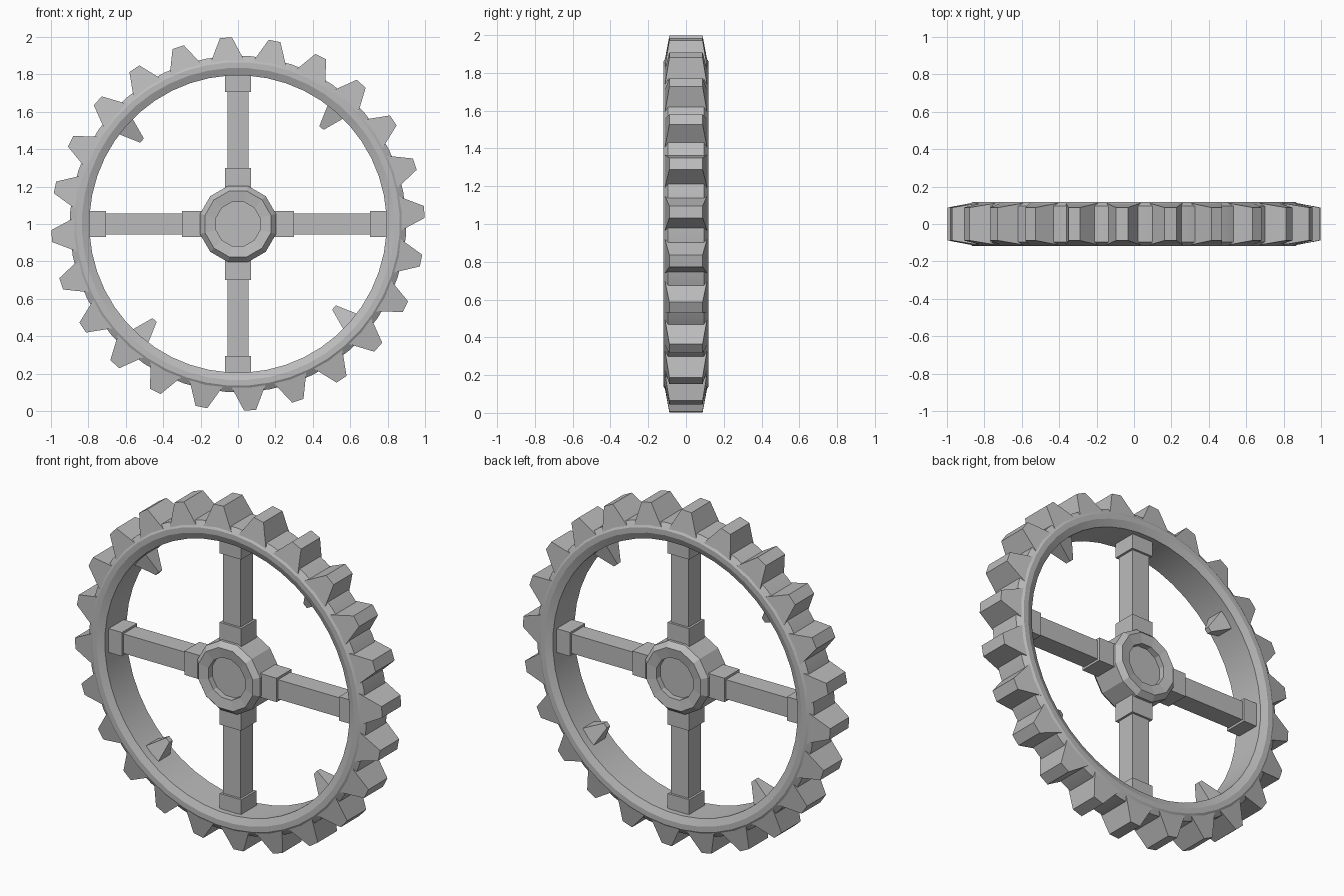
import bpy, bmesh
from math import cos, sin, pi, radians
from mathutils import Matrix

cube = bpy.data.objects.get("Cube")
if cube:
    bpy.data.objects.remove(cube)

grey = bpy.data.materials.new("iron_grey")
grey.use_nodes = True
colour = (0.5, 0.5, 0.5, 1)
grey.diffuse_color = colour
grey.node_tree.nodes["Principled BSDF"].inputs["Base Color"].default_value = colour

TEETH = 24
OFFSET = radians(3.7)


def finish(name, bm, smooth=False):
    bmesh.ops.recalc_face_normals(bm, faces=bm.faces)
    mesh = bpy.data.meshes.new(name)
    bm.to_mesh(mesh)
    bm.free()
    mesh.materials.append(grey)
    obj = bpy.data.objects.new(name, mesh)
    obj.location.z = 1
    bpy.context.collection.objects.link(obj)
    if smooth:
        bpy.ops.object.select_all(action="DESELECT")
        obj.select_set(True)
        bpy.context.view_layer.objects.active = obj
        bpy.ops.object.shade_smooth_by_angle(angle=radians(20))
    return obj


def lathe(name, profile, sides, phase=0, closed=False, smooth=False):
    """Sweep (radius, y) points about the axle; open ends are capped."""
    bm = bmesh.new()
    loops = []
    for r, y in profile:
        angles = [phase + 2 * pi * i / sides for i in range(sides)]
        loops.append([bm.verts.new((r * cos(a), y, r * sin(a))) for a in angles])
    pairs = list(zip(loops, loops[1:]))
    if closed:
        pairs.append((loops[-1], loops[0]))
    else:
        bm.faces.new(loops[0])
        bm.faces.new(loops[-1])
    for a, b in pairs:
        for i in range(sides):
            j = (i + 1) % sides
            bm.faces.new((a[i], a[j], b[j], b[i]))
    return finish(name, bm, smooth)


def add_block(bm, angle, r0, r1, w0, w1, d0, d1):
    """Tapered block pointing outward along a radius; w and d are half sizes."""
    turn = Matrix.Rotation(-angle, 4, "Y")
    result = bmesh.ops.create_cube(bm, size=2)
    for v in result["verts"]:
        outer = v.co.x > 0
        v.co.z *= w1 if outer else w0
        v.co.y *= d1 if outer else d0
        v.co.x = r1 if outer else r0
        v.co = turn @ v.co


# Rim with chamfered edges
half = [(0.90, 0.095), (0.865, 0.118), (0.835, 0.118), (0.795, 0.10)]
rim = half + [(r, -y) for r, y in reversed(half)]
lathe("rim", rim, TEETH * 2, OFFSET, closed=True, smooth=True)

# Outer teeth
bm = bmesh.new()
for i in range(TEETH):
    add_block(bm, OFFSET + 2 * pi * i / TEETH, 0.86, 0.998, 0.095, 0.032, 0.113, 0.088)
finish("teeth", bm)

# Inner spikes, base to tip
bm = bmesh.new()
for i in range(4):
    add_block(bm, radians(49) + i * pi / 2, 0.68, 0.81, 0.015, 0.06, 0.015, 0.06)
finish("inner_spikes", bm)

# Spokes with a collar at each end
spokes, collars = bmesh.new(), bmesh.new()
for i in range(4):
    a = i * pi / 2
    add_block(spokes, a, 0.15, 0.81, 0.057, 0.057, 0.057, 0.057)
    add_block(collars, a, 0.17, 0.30, 0.07, 0.07, 0.07, 0.07)
    add_block(collars, a, 0.705, 0.80, 0.07, 0.07, 0.07, 0.07)
finish("spokes", spokes)
finish("spoke_collars", collars)

# Hub with a recessed face on both sides
half = [(0.122, 0.07), (0.122, 0.105), (0.182, 0.115), (0.21, 0.085)]
hub = half + [(r, -y) for r, y in reversed(half)]
lathe("hub", hub, 12, pi / 12)
